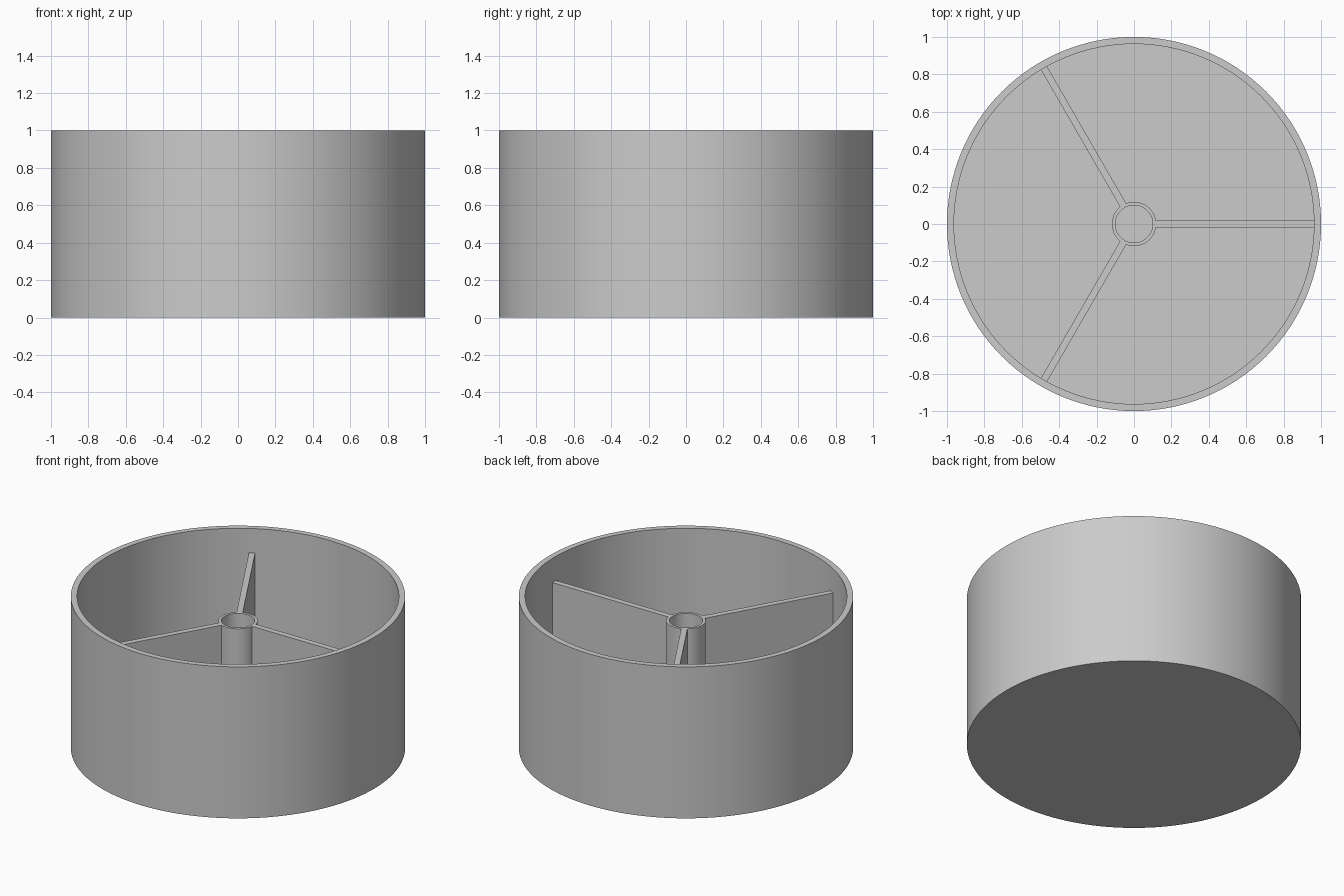
import bpy
import bmesh
import math
from mathutils import Matrix, Vector

cube = bpy.data.objects.get("Cube")
if cube:
    bpy.data.objects.remove(cube, do_unlink=True)

HEIGHT, RADIUS, WALL = 1.0, 1.0, 0.0375
FLOOR = 0.04
INNER_TOP = 0.84
HUB_OUTER, HUB_INNER = 0.118, 0.1
SEGMENTS = 128

grey = bpy.data.materials.new("light grey")
grey.use_nodes = True
grey.diffuse_color = (0.6, 0.6, 0.6, 1)
grey.node_tree.nodes["Principled BSDF"].inputs["Base Color"].default_value = (0.6, 0.6, 0.6, 1)


def finish(name, bm):
    """Turn a bmesh into a named, coloured object with crisp edges."""
    bmesh.ops.remove_doubles(bm, verts=bm.verts, dist=1e-5)
    bmesh.ops.recalc_face_normals(bm, faces=bm.faces)
    mesh = bpy.data.meshes.new(name)
    bm.to_mesh(mesh)
    bm.free()
    mesh.materials.append(grey)
    obj = bpy.data.objects.new(name, mesh)
    bpy.context.collection.objects.link(obj)
    bpy.ops.object.select_all(action="DESELECT")
    obj.select_set(True)
    bpy.context.view_layer.objects.active = obj
    bpy.ops.object.shade_smooth_by_angle(angle=math.radians(30))
    return obj


def lathe(name, profile, closed=False):
    """Spin a radius/height profile around the z axis."""
    bm = bmesh.new()
    verts = [bm.verts.new((r, 0, z)) for r, z in profile]
    edges = [bm.edges.new(pair) for pair in zip(verts, verts[1:])]
    if closed:
        edges.append(bm.edges.new((verts[-1], verts[0])))
    bmesh.ops.spin(bm, geom=verts + edges, cent=(0, 0, 0), axis=(0, 0, 1),
                   angle=math.tau, steps=SEGMENTS)
    return finish(name, bm)


# Open round container with a solid floor
lathe("container", [(0, 0), (RADIUS, 0), (RADIUS, HEIGHT),
                    (RADIUS - WALL, HEIGHT), (RADIUS - WALL, FLOOR), (0, FLOOR)])

# Hollow central post
base = FLOOR / 2
lathe("central_tube", [(HUB_OUTER, base), (HUB_OUTER, INNER_TOP),
                       (HUB_INNER, INNER_TOP), (HUB_INNER, base)], closed=True)

# Three dividers from the post to the wall
start, end = HUB_OUTER - 0.01, RADIUS - WALL / 2
for i in range(3):
    size = Vector((end - start, WALL, INNER_TOP - base))
    centre = Vector(((start + end) / 2, 0, (INNER_TOP + base) / 2))
    bm = bmesh.new()
    bmesh.ops.create_cube(bm, size=1, matrix=Matrix.Rotation(i * math.tau / 3, 4, "Z")
                          @ Matrix.Translation(centre) @ Matrix.Diagonal(size.to_4d()))
    finish(f"divider_{i + 1}", bm)
